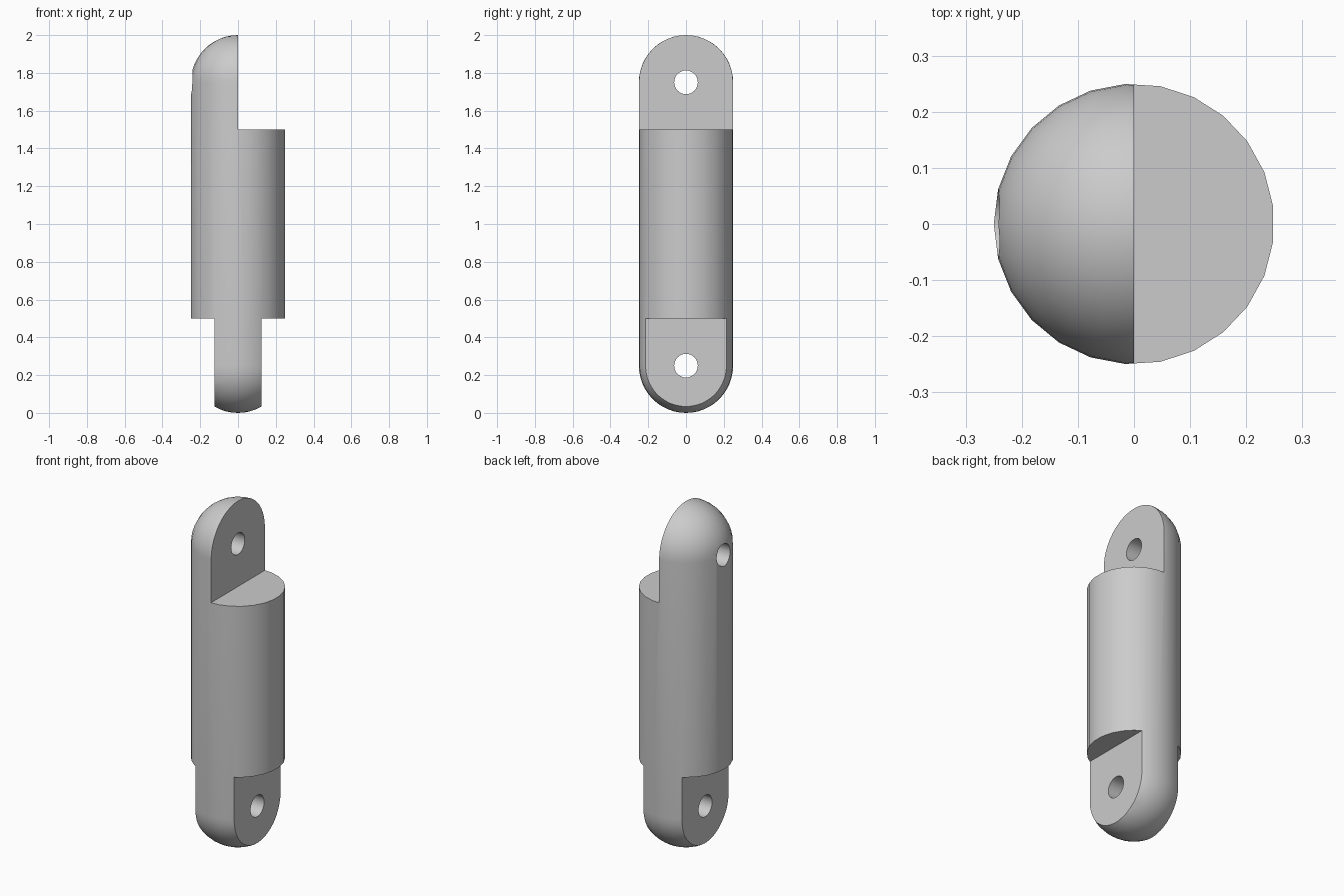
import bpy, bmesh
from math import sin, cos, pi

if "Cube" in bpy.data.objects:
    bpy.data.objects.remove(bpy.data.objects["Cube"])

R, H, SIDES, RINGS = 0.25, 2.0, 25, 12


def make_link_body():
    # capsule: half profile spun around z
    prof = [(R * sin(i * pi / 2 / RINGS), R - R * cos(i * pi / 2 / RINGS)) for i in range(RINGS + 1)]
    prof += [(r, H - z) for r, z in reversed(prof)]
    bm = bmesh.new()
    verts = [bm.verts.new((-r, 0, z)) for r, z in prof]
    edges = [bm.edges.new(pair) for pair in zip(verts, verts[1:])]
    bmesh.ops.spin(bm, geom=verts + edges, cent=(0, 0, 0), axis=(0, 0, 1),
                   angle=2 * pi, steps=SIDES)
    bmesh.ops.remove_doubles(bm, verts=bm.verts, dist=1e-5)
    bmesh.ops.recalc_face_normals(bm, faces=bm.faces)
    mesh = bpy.data.meshes.new("link_body")
    bm.to_mesh(mesh)
    bm.free()
    obj = bpy.data.objects.new("link_body", mesh)
    bpy.context.collection.objects.link(obj)
    return obj


def box(lo, hi):
    bpy.ops.mesh.primitive_cube_add(size=1, location=[(a + b) / 2 for a, b in zip(lo, hi)])
    obj = bpy.context.object
    obj.scale = [b - a for a, b in zip(lo, hi)]
    return obj


def pin_hole(z):
    bpy.ops.mesh.primitive_cylinder_add(vertices=32, radius=0.0625, depth=1,
                                        location=(0, 0, z), rotation=(0, pi / 2, 0))
    return bpy.context.object


body = make_link_body()

# half-lap notch at the top, two side notches leaving a tongue at the bottom, pin holes
cutters = [
    box((0, -0.5, 1.5), (0.5, 0.5, 2.5)),
    box((0.125, -0.5, -0.5), (0.5, 0.5, 0.5)),
    box((-0.5, -0.5, -0.5), (-0.125, 0.5, 0.5)),
    pin_hole(1.75),
    pin_hole(0.25),
]
for cutter in cutters:
    cutter.name = "cutter"
    cutter.hide_render = True
    bpy.context.view_layer.objects.active = body
    mod = body.modifiers.new("cut", 'BOOLEAN')
    mod.operation, mod.solver, mod.object = 'DIFFERENCE', 'EXACT', cutter
    bpy.ops.object.modifier_apply(modifier=mod.name)
    bpy.data.objects.remove(cutter)

bpy.ops.object.select_all(action='DESELECT')
body.select_set(True)
bpy.context.view_layer.objects.active = body
bpy.ops.object.shade_smooth_by_angle(angle=pi / 6)
